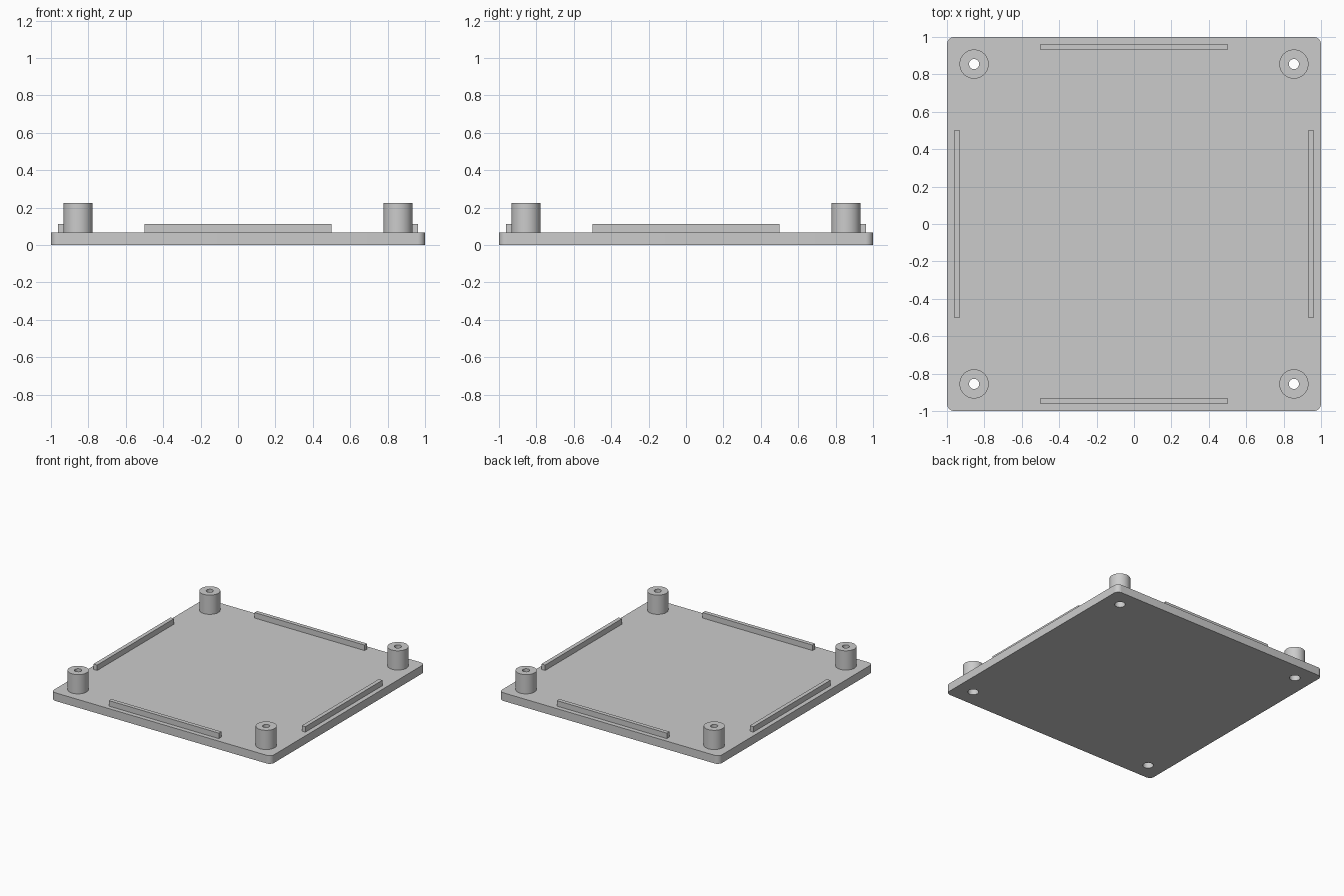
import bpy
import bmesh
from math import pi

if "Cube" in bpy.data.objects:
    bpy.data.objects.remove(bpy.data.objects["Cube"], do_unlink=True)

PLATE_TOP, RIB_TOP, POST_TOP = 0.067, 0.112, 0.225
POST_AT, POST_R, BORE_R, SCREW_R = 0.855, 0.078, 0.027, 0.04

grey = bpy.data.materials.new("light_grey")
grey.use_nodes = True
colour = (0.6, 0.6, 0.6, 1)
grey.diffuse_color = colour
grey.node_tree.nodes["Principled BSDF"].inputs["Base Color"].default_value = colour


def finish(name, bm):
    """Turn a bmesh into a grey object."""
    mesh = bpy.data.meshes.new(name)
    bm.to_mesh(mesh)
    bm.free()
    mesh.materials.append(grey)
    obj = bpy.data.objects.new(name, mesh)
    bpy.context.collection.objects.link(obj)
    return obj


def box_mesh(low, high):
    bm = bmesh.new()
    bmesh.ops.create_cube(bm, size=1)
    for v in bm.verts:
        v.co = [(a + b) / 2 + c * (b - a) for a, b, c in zip(low, high, v.co)]
    return bm


def lathe(name, profile, x, y, steps=48):
    """Spin a closed (radius, height) profile about a vertical axis."""
    bm = bmesh.new()
    verts = [bm.verts.new((r, 0, z)) for r, z in profile]
    edges = [bm.edges.new((a, b)) for a, b in zip(verts, verts[1:] + verts[:1])]
    bmesh.ops.spin(bm, geom=verts + edges, cent=(0, 0, 0), axis=(0, 0, 1),
                   angle=2 * pi, steps=steps)
    bmesh.ops.remove_doubles(bm, verts=bm.verts, dist=0.0001)
    bmesh.ops.recalc_face_normals(bm, faces=bm.faces)
    obj = finish(name, bm)
    obj.location = (x, y, 0)
    return obj


def select_only(obj):
    bpy.ops.object.select_all(action="DESELECT")
    obj.select_set(True)
    bpy.context.view_layer.objects.active = obj


def smooth(obj):
    select_only(obj)
    bpy.ops.object.shade_smooth_by_angle(angle=pi / 6)


# Base plate with rounded vertical corners
bm = box_mesh((-1, -1, 0), (1, 1, PLATE_TOP))
uprights = [e for e in bm.edges if abs(e.verts[0].co.z - e.verts[1].co.z) > 0.01]
bmesh.ops.bevel(bm, geom=uprights, offset=0.04, segments=8, profile=0.5, affect="EDGES")
plate = finish("base_plate", bm)

# Hollow corner posts, each above a wider screw hole in the plate
tube = [(BORE_R, PLATE_TOP), (POST_R, PLATE_TOP), (POST_R, POST_TOP), (BORE_R, POST_TOP)]
for side, x in (("right", -POST_AT), ("left", POST_AT)):
    for end, y in (("front", -POST_AT), ("back", POST_AT)):
        smooth(lathe(f"{end}_{side}_post", tube, x, y))

        bm = bmesh.new()
        bmesh.ops.create_cone(bm, cap_ends=True, segments=48, radius1=SCREW_R,
                              radius2=SCREW_R, depth=0.4)
        cutter = finish("screw_hole_cutter", bm)
        cutter.location = (x, y, 0)
        cutter.hide_render = True
        cut = plate.modifiers.new("screw_hole", "BOOLEAN")
        cut.operation, cut.solver, cut.object = "DIFFERENCE", "EXACT", cutter
        select_only(plate)
        bpy.ops.object.modifier_apply(modifier=cut.name)
        bpy.data.objects.remove(cutter, do_unlink=True)
smooth(plate)

# Locating ribs, one along each side
for i, name in enumerate(("left", "back", "right", "front")):
    rib = finish(f"{name}_rib", box_mesh((0.93, -0.5, PLATE_TOP), (0.963, 0.5, RIB_TOP)))
    rib.rotation_euler.z = i * pi / 2
